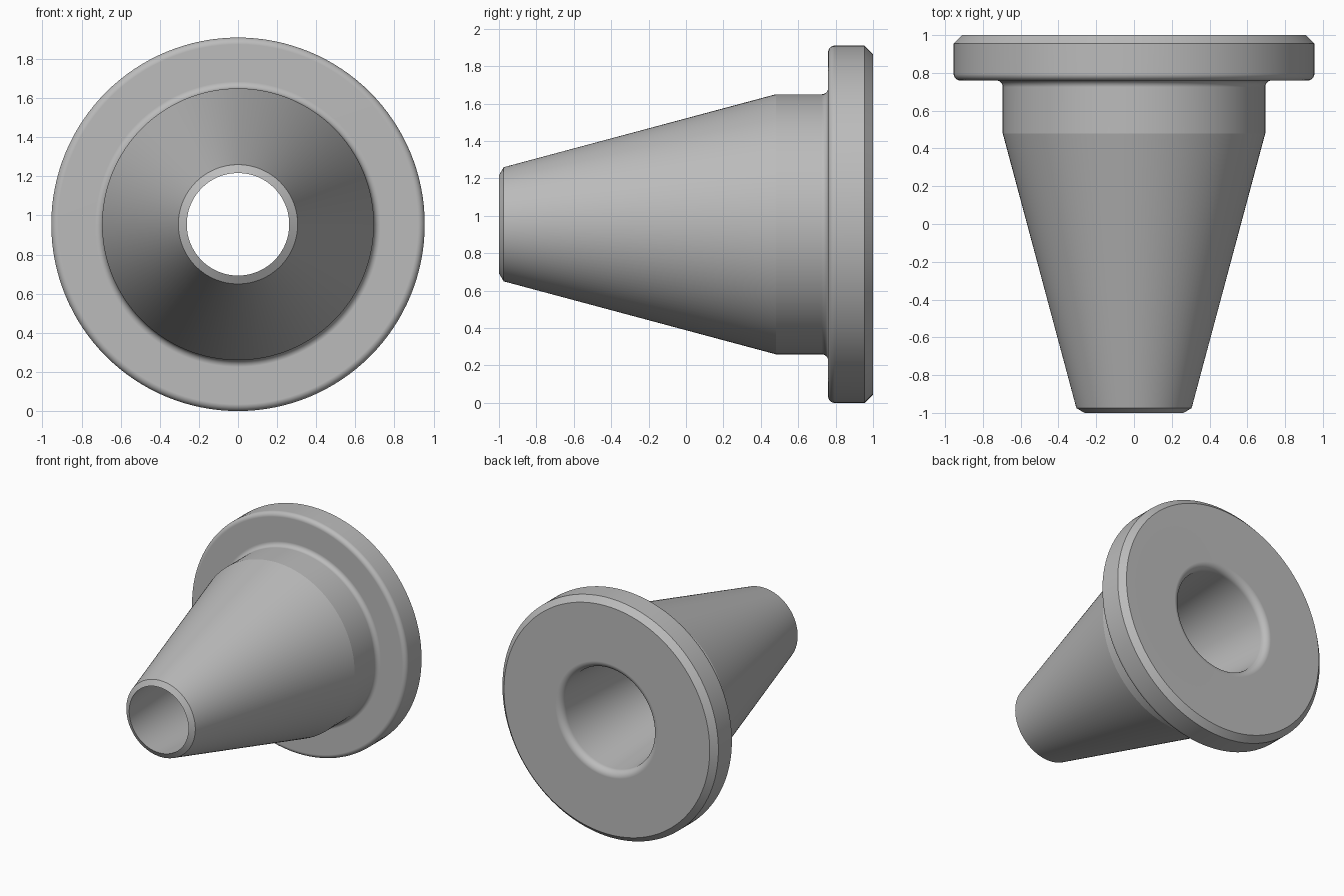
import bpy, bmesh
from math import radians, sin, cos, tau

if "Cube" in bpy.data.objects:
    bpy.data.objects.remove(bpy.data.objects["Cube"], do_unlink=True)

AXIS_Z = 0.955   # height of the horizontal axis = flange radius
SIDES = 128


def arc(r, y, size, start, end, steps=12):
    """Rounded corner of the profile: centre (r, y), angles in degrees."""
    angles = [radians(start + (end - start) * i / steps) for i in range(steps + 1)]
    return [(r + size * cos(a), y + size * sin(a)) for a in angles]


def lathe(name, profile, material):
    """Revolve a closed (radius, y) profile about the horizontal axis."""
    bm = bmesh.new()
    rings = []
    for i in range(SIDES):
        a = tau * i / SIDES
        rings.append([bm.verts.new((r * cos(a), y, AXIS_Z + r * sin(a)))
                      for r, y in profile])
    n = len(profile)
    for i in range(SIDES):
        here, there = rings[i], rings[(i + 1) % SIDES]
        for j in range(n):
            k = (j + 1) % n
            bm.faces.new((here[j], here[k], there[k], there[j]))
    bmesh.ops.recalc_face_normals(bm, faces=bm.faces)
    mesh = bpy.data.meshes.new(name)
    bm.to_mesh(mesh)
    bm.free()
    mesh.materials.append(material)
    obj = bpy.data.objects.new(name, mesh)
    bpy.context.collection.objects.link(obj)
    bpy.ops.object.select_all(action='DESELECT')
    obj.select_set(True)
    bpy.context.view_layer.objects.active = obj
    bpy.ops.object.shade_smooth_by_angle(angle=radians(12))
    # Keep the flat faces flat beside the rounded corners
    weighted = obj.modifiers.new("flat_faces", 'WEIGHTED_NORMAL')
    weighted.keep_sharp = True
    return obj


grey = bpy.data.materials.new("plain_grey")
grey.use_nodes = True
colour = (0.5, 0.5, 0.5, 1)
grey.diffuse_color = colour
grey.node_tree.nodes["Principled BSDF"].inputs["Base Color"].default_value = colour

profile = [(0.262, -1), (0.305, -0.975)]            # bevelled tip
profile += [(0.695, 0.48)]                          # tapered nose
profile += arc(0.73, 0.725, 0.035, 180, 90)         # neck and its fillet
profile += arc(0.92, 0.795, 0.035, -90, 0)          # rounded flange front
profile += [(0.955, 0.955), (0.91, 1)]              # bevelled flange back
profile += arc(0.455, 0.945, 0.055, 90, 180)        # rounded bore mouth

lathe("flanged_cone_nozzle", profile, grey)
